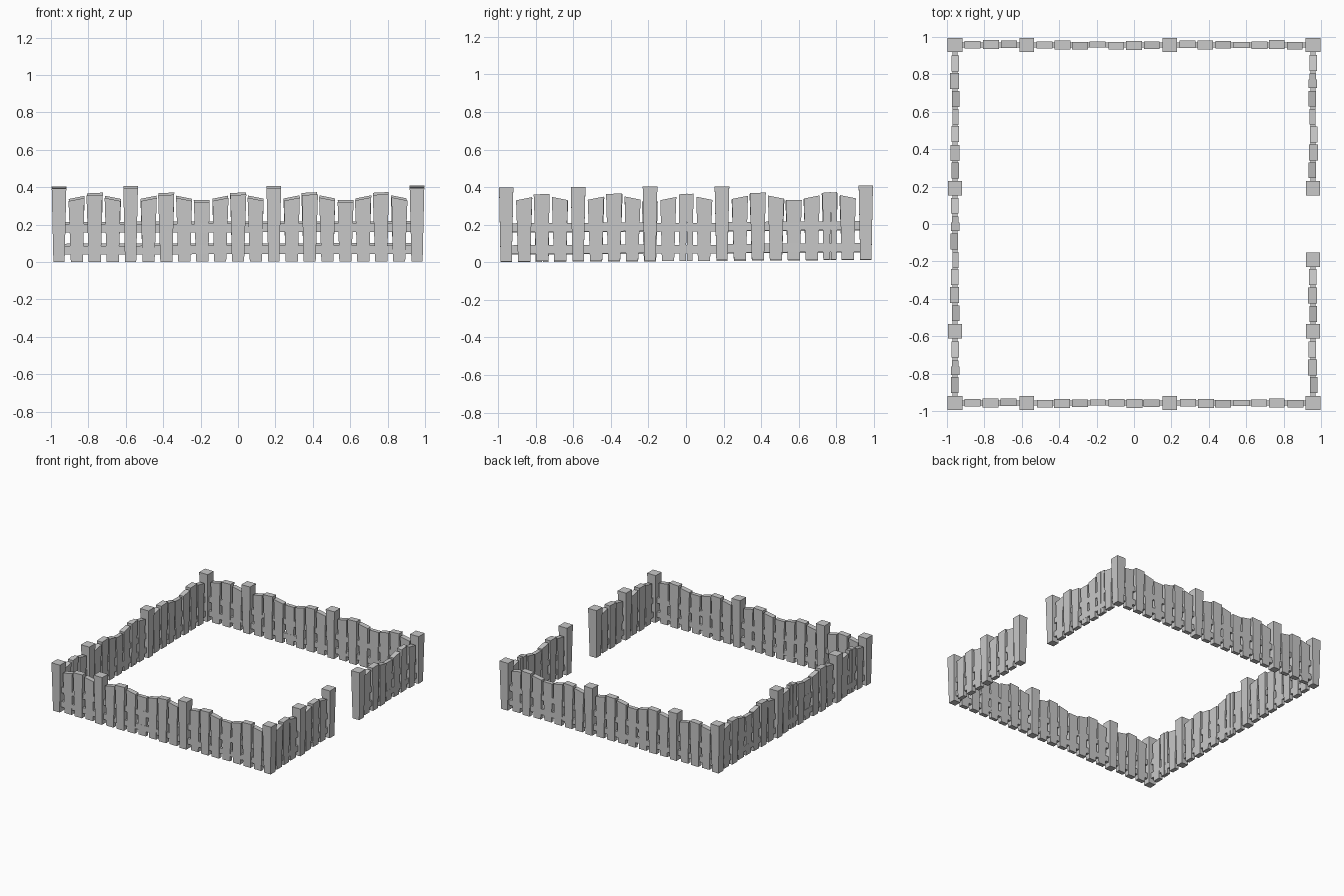
import bpy, bmesh, random
from mathutils import Vector

random.seed(4)
cube = bpy.data.objects.get("Cube")
if cube:
    bpy.data.objects.remove(cube, do_unlink=True)

HALF = 0.957           # distance of each fence line from the centre
STEP = HALF / 10       # spacing of the uprights

gray = bpy.data.materials.new("weathered_gray")
gray.use_nodes = True
gray.diffuse_color = (0.58, 0.58, 0.58, 1)
gray.node_tree.nodes["Principled BSDF"].inputs["Base Color"].default_value = gray.diffuse_color


def ground(p):
    """Slight rise of the ground towards the back left corner."""
    return 0.002 * (p.x + 1) + 0.006 * (p.y + 1)


def block(bm, rings):
    """Closed four-sided solid between a bottom and a top ring."""
    low, high = [[bm.verts.new(p) for p in ring] for ring in rings]
    bm.faces.new(low[::-1])
    bm.faces.new(high)
    for i in range(4):
        j = (i + 1) % 4
        bm.faces.new((low[i], low[j], high[j], high[i]))


def upright(bm, origin, along, out, base, top, z_left, z_right, lean=0):
    """Tapered board; base and top are (width, depth), top may slope."""
    rise = Vector((0, 0, ground(origin)))
    rings = []
    for (w, d), zl, zr, shift in ((base, 0, 0, 0), (top, z_left, z_right, lean)):
        rings.append([origin + rise + along * (sx * w / 2 + shift) + out * (sy * d / 2)
                      + Vector((0, 0, zr if sx > 0 else zl))
                      for sx, sy in ((-1, -1), (1, -1), (1, 1), (-1, 1))])
    block(bm, rings)


def finish(bm, name):
    bmesh.ops.recalc_face_normals(bm, faces=bm.faces)
    mesh = bpy.data.meshes.new(name)
    bm.to_mesh(mesh)
    bm.free()
    mesh.materials.append(gray)
    bpy.context.collection.objects.link(bpy.data.objects.new(name, mesh))


def fence(side, along, out, posts, corners, gap=(), split=()):
    along, out = Vector(along), Vector(out)

    def spot(i, offset=0):
        return along * (i - 10) * STEP + out * (HALF + offset)

    # Square posts
    bm = bmesh.new()
    for i in posts + corners:
        upright(bm, spot(i), along, out, (0.06, 0.06), (0.078, 0.076), 0.393, 0.393)
    finish(bm, side + "_posts")

    # Pickets: rising, tall, falling and low boards in turn
    bm = bmesh.new()
    for i in range(1, 20):
        if i in posts or i in gap:
            continue
        z_left, z_right, depth = ((0.318, 0.318, 0.032), (0.325, 0.342, 0.04),
                                  (0.355, 0.359, 0.048), (0.342, 0.325, 0.04))[i % 4]
        place = spot(i, random.uniform(-0.004, 0.004))
        lean = random.uniform(-0.003, 0.003)
        if i in split:
            # Board cracked lengthways into two pieces
            upright(bm, place - along * 0.018, along, out, (0.034, 0.03),
                    (0.046, 0.045), z_left, z_right, lean)
            upright(bm, place + along * 0.02, along, out, (0.03, 0.026),
                    (0.034, 0.034), z_left, z_right, lean)
        else:
            upright(bm, place, along, out, (0.065, depth * 0.85),
                    (0.085, depth), z_left, z_right, lean)
    finish(bm, side + "_pickets")

    # Two rails in each run of uprights
    bm = bmesh.new()
    runs = [(0, gap[0] - 1), (gap[-1] + 1, 20)] if gap else [(0, 20)]
    for start, end in runs:
        for z in (0.04, 0.157):
            rings = []
            for i in (start, end):
                p = spot(i)
                rings.append([p + out * o + Vector((0, 0, z + h + ground(p)))
                              for o, h in ((-0.013, 0), (0.013, 0), (0.013, 0.046), (-0.013, 0.046))])
            block(bm, rings)
    finish(bm, side + "_rails")


# Four sides, with an entrance in the left one
fence("front", (1, 0, 0), (0, -1, 0), [4, 12], [0, 20])
fence("back", (1, 0, 0), (0, 1, 0), [4, 12], [0, 20])
fence("right", (0, 1, 0), (-1, 0, 0), [4, 12], [], split=(2, 10))
fence("left", (0, 1, 0), (1, 0, 0), [4, 8, 12], [], gap=(9, 10, 11), split=(18,))
